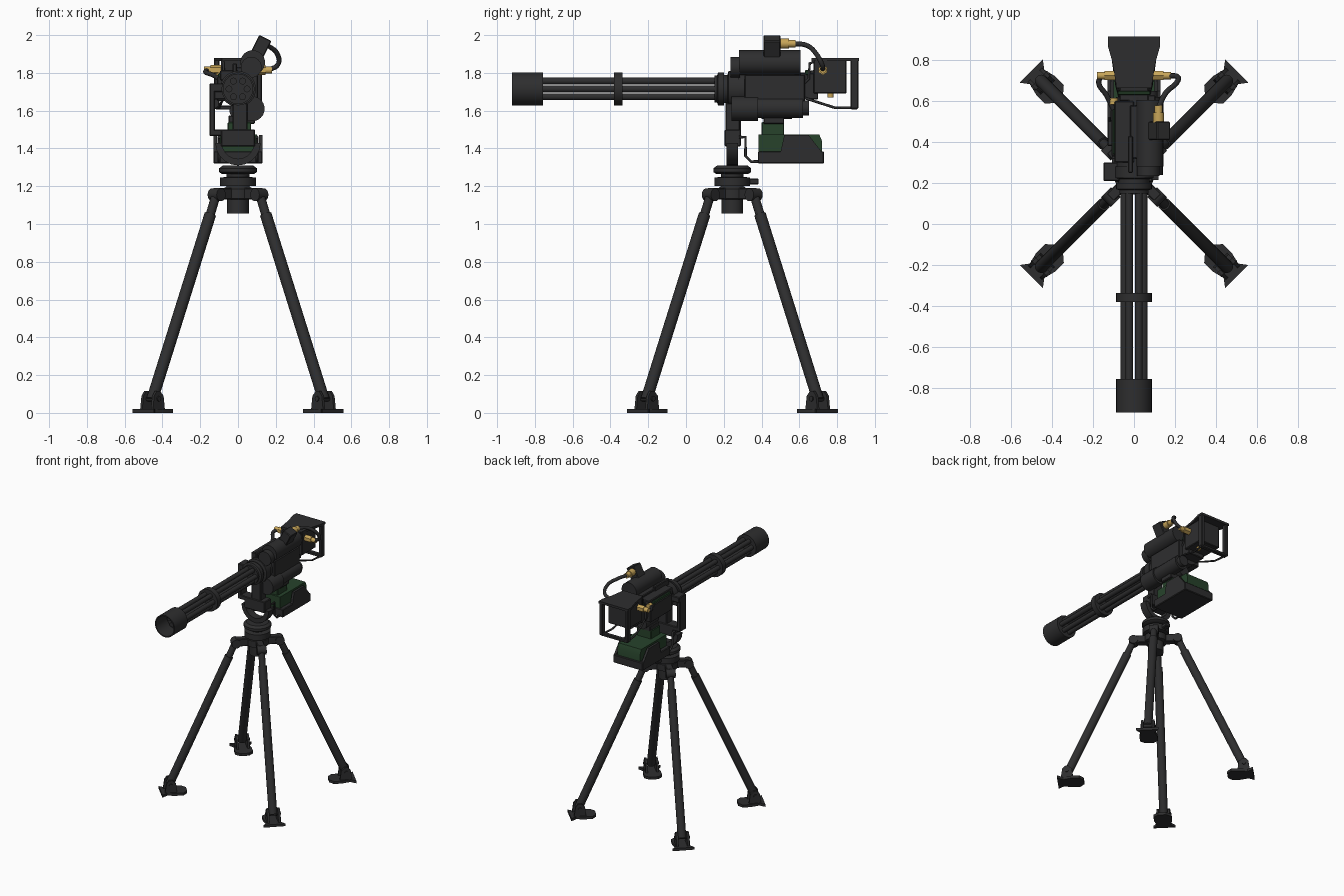
import bpy, bmesh, math
from mathutils import Vector, Matrix

if "Cube" in bpy.data.objects:
    bpy.data.objects.remove(bpy.data.objects["Cube"])


def material(name, rgb):
    m = bpy.data.materials.new(name)
    m.diffuse_color = (*rgb, 1)
    m.use_nodes = True
    m.node_tree.nodes["Principled BSDF"].inputs["Base Color"].default_value = m.diffuse_color
    return m


DARK = material("dark gunmetal", (0.027, 0.027, 0.028))
GREEN = material("dark green", (0.02, 0.055, 0.024))
BRASS = material("brass", (0.58, 0.38, 0.1))


def finish(name, bm, mat, smooth=True):
    bmesh.ops.recalc_face_normals(bm, faces=bm.faces)
    me = bpy.data.meshes.new(name)
    bm.to_mesh(me)
    bm.free()
    ob = bpy.data.objects.new(name, me)
    bpy.context.collection.objects.link(ob)
    me.materials.append(mat)
    if smooth:
        bpy.ops.object.select_all(action='DESELECT')
        ob.select_set(True)
        bpy.context.view_layer.objects.active = ob
        bpy.ops.object.shade_smooth_by_angle(angle=math.radians(35))
    return ob


def cyl(name, p0, p1, r, mat=DARK, n=24, r2=None):
    p0, p1 = Vector(p0), Vector(p1)
    d = p1 - p0
    M = Matrix.Translation((p0 + p1) / 2) @ d.to_track_quat('Z', 'Y').to_matrix().to_4x4()
    bm = bmesh.new()
    bmesh.ops.create_cone(bm, cap_ends=True, segments=n, radius1=r, radius2=r if r2 is None else r2,
                          depth=d.length, matrix=M)
    return finish(name, bm, mat)


def box(name, lo, hi, mat=DARK, M=Matrix(), bevel=0.005):
    lo, hi = Vector(lo), Vector(hi)
    bm = bmesh.new()
    bmesh.ops.create_cube(bm, size=1)
    bmesh.ops.transform(bm, verts=bm.verts, matrix=M @ Matrix.Translation((lo + hi) / 2)
                        @ Matrix.Diagonal((*(hi - lo), 1)))
    if bevel:
        bmesh.ops.bevel(bm, geom=bm.edges[:], offset=bevel, segments=1, affect='EDGES')
    return finish(name, bm, mat, False)


def prism(name, pts, axis, a, b, mat=DARK, M=Matrix()):
    """Extrude a 2D outline along an axis from a to b."""
    place = {'x': lambda p, t: (t, p[0], p[1]), 'y': lambda p, t: (p[0], t, p[1]),
             'z': lambda p, t: (p[0], p[1], t)}[axis]
    bm = bmesh.new()
    f = bm.faces.new([bm.verts.new(place(p, a)) for p in pts])
    ext = bmesh.ops.extrude_face_region(bm, geom=[f])
    off = Vector(place((0, 0), b - a))
    bmesh.ops.translate(bm, vec=off, verts=[v for v in ext['geom'] if isinstance(v, bmesh.types.BMVert)])
    bmesh.ops.transform(bm, verts=bm.verts, matrix=M)
    return finish(name, bm, mat)


def lathe(name, prof, origin, axis='Z', mat=DARK, n=32):
    """Spin an (r, h) profile about the chosen axis."""
    bm = bmesh.new()
    rings = [[bm.verts.new((r * math.cos(2 * math.pi * i / n), r * math.sin(2 * math.pi * i / n), h))
              for i in range(n)] for r, h in prof]
    for A, B in zip(rings, rings[1:]):
        for i in range(n):
            bm.faces.new((A[i], A[(i + 1) % n], B[(i + 1) % n], B[i]))
    bmesh.ops.remove_doubles(bm, verts=bm.verts, dist=1e-5)
    R = Matrix.Rotation(-math.pi / 2, 4, 'X') if axis == 'Y' else Matrix()
    bmesh.ops.transform(bm, verts=bm.verts, matrix=Matrix.Translation(origin) @ R)
    return finish(name, bm, mat)


def cable(name, pts, r, smooth=True, mat=DARK):
    cu = bpy.data.curves.new(name, 'CURVE')
    cu.dimensions = '3D'
    cu.bevel_depth, cu.bevel_resolution, cu.use_fill_caps = r, 2, True
    sp = cu.splines.new('BEZIER')
    sp.bezier_points.add(len(pts) - 1)
    for bp, p in zip(sp.bezier_points, pts):
        bp.co = p
        bp.handle_left_type = bp.handle_right_type = 'AUTO' if smooth else 'VECTOR'
    ob = bpy.data.objects.new(name, cu)
    bpy.context.collection.objects.link(ob)
    ob.data.materials.append(mat)
    bpy.ops.object.select_all(action='DESELECT')
    ob.select_set(True)
    bpy.context.view_layer.objects.active = ob
    bpy.ops.object.convert(target='MESH')


CY = 0.245   # stand centre
AX = 1.715   # barrel axis height

# Four legs with feet and hub knuckles, local u points outward
for k in range(4):
    M = Matrix.Translation((0, CY, 0)) @ Matrix.Rotation(math.radians(45 + 90 * k), 4, 'Z')
    P = lambda u, z, v=0: M @ Vector((u, v, z))
    foot = [(0.71, 0.08), (0.67, 0.05), (0.61, 0.065), (0.55, 0.065), (0.52, 0.03)]
    prism(f"foot_plate_{k}", foot + [(u, -v) for u, v in reversed(foot)], 'z', 0, 0.02, M=M)
    for s in (-1, 1):
        prism(f"foot_lug_{k}_{s}", [(0.595, 0.015), (0.685, 0.015), (0.675, 0.09), (0.655, 0.115),
                                    (0.63, 0.115), (0.605, 0.09)], 'y', s * 0.032, s * 0.048, M=M)
    cyl(f"foot_pin_{k}", P(0.643, 0.075, -0.055), P(0.643, 0.075, 0.055), 0.014, n=12)
    cyl(f"leg_lower_tube_{k}", P(0.643, 0.07), P(0.208, 1.05), 0.031)
    cyl(f"leg_upper_tube_{k}", P(0.21, 1.045), P(0.165, 1.15), 0.024, n=16)
    cyl(f"leg_knuckle_{k}", P(0.16, 1.155, -0.034), P(0.16, 1.155, 0.034), 0.034, n=16)
    box(f"hub_arm_{k}", (0.04, -0.026, 1.13), (0.165, 0.026, 1.19), M=M)

# Hub and swivel head
lathe("hub_column", [(0, 1.055), (0.057, 1.055), (0.057, 1.13), (0.08, 1.135), (0.08, 1.185), (0.06, 1.2),
                     (0.095, 1.2), (0.095, 1.245), (0.06, 1.25), (0.06, 1.265), (0.085, 1.265),
                     (0.1, 1.275), (0.1, 1.295), (0.08, 1.31), (0, 1.31)], (0, CY, 0))
box("swivel_lock_handle", (-0.02, 0.32, 1.21), (0.02, 0.385, 1.24))

# Curved yoke and left support arm
arc = [(r * math.cos(a), 1.43 + r * math.sin(a)) for r, sgn in ((0.12, 1), (0.085, -1))
       for a in [math.pi + math.pi * (i if sgn > 0 else 10 - i) / 10 for i in range(11)]]
prism("curved_yoke", arc, 'y', 0.215, 0.275)
box("cradle_block", (-0.09, 0.205, 1.41), (0.09, 0.29, 1.5))
box("cradle_crossbar", (-0.148, 0.21, 1.465), (-0.06, 0.29, 1.5))
box("left_support_arm", (-0.15, 0.21, 1.465), (-0.122, 0.29, 1.73))
box("left_arm_mount", (-0.14, 0.22, 1.66), (-0.06, 0.28, 1.72))
box("cradle_post", (-0.03, 0.21, 1.49), (0.05, 0.285, 1.64))
for s in (-1, 1):
    cable(f"tray_bracket_{s}", [(s * 0.1, 0.28, 1.46), (s * 0.1, 0.315, 1.46), (s * 0.1, 0.315, 1.36),
                                (s * 0.1, 0.345, 1.33), (s * 0.1, 0.4, 1.33)], 0.008, False)

# Ammunition tray and green box
box("tray_floor", (-0.13, 0.38, 1.32), (0.13, 0.73, 1.385))
flap = [(0.5, 1.38), (0.72, 1.38), (0.65, 1.47), (0.52, 1.47)]
for s in (-1, 1):
    prism(f"tray_side_{s}", flap, 'x', s * 0.112, s * 0.13)
prism("ammo_box", [(0.385, 1.35), (0.72, 1.35), (0.72, 1.44), (0.705, 1.475), (0.385, 1.475)],
      'x', -0.1, 0.1, GREEN)
box("ammo_chute", (-0.055, 0.4, 1.47), (0.07, 0.52, 1.54), GREEN)
box("chute_collar", (-0.05, 0.41, 1.53), (0.09, 0.52, 1.575))

# Six barrels, clamp and hollow muzzle
for k in range(6):
    a = k * math.pi / 3
    x, z = 0.048 * math.cos(a), AX + 0.048 * math.sin(a)
    cyl(f"barrel_{k}", (x, -0.8, z), (x, 0.16, z), 0.018, n=16)
lathe("muzzle_shroud", [(0, -0.78), (0.078, -0.78), (0.078, -0.92), (0.087, -0.92), (0.087, -0.757),
                        (0, -0.757)], (0, 0, AX), 'Y')
lathe("barrel_clamp", [(0, -0.38), (0.087, -0.38), (0.087, -0.337), (0, -0.337)], (0, 0, AX), 'Y')
lathe("front_bearing", [(0, 0.15), (0.072, 0.15), (0.072, 0.165), (0.087, 0.17), (0.087, 0.2), (0.075, 0.2),
                        (0.075, 0.22), (0.095, 0.225), (0.095, 0.28), (0, 0.28)], (0, 0, AX), 'Y')

# Receiver and feeder
cyl("receiver_body", (0, 0.26, AX), (0, 0.62, AX), 0.088, n=32)
box("receiver_side", (-0.11, 0.33, 1.65), (0.02, 0.6, 1.78))
box("receiver_top_left", (-0.095, 0.3, 1.76), (0.0, 0.6, 1.815))
box("receiver_right", (0.02, 0.31, 1.65), (0.105, 0.63, 1.79))
box("feed_cover", (-0.105, 0.34, 1.775), (-0.07, 0.56, 1.8), GREEN)
box("receiver_tail", (-0.07, 0.6, 1.66), (0.07, 0.7, 1.8))
box("tail_strip", (-0.08, 0.63, 1.79), (0.08, 0.65, 1.815), GREEN)
cyl("feeder_front", (0.075, 0.24, 1.61), (0.075, 0.38, 1.61), 0.066)
cyl("feeder_body", (0.075, 0.37, 1.615), (0.075, 0.62, 1.615), 0.055)
cyl("feeder_cap", (0.075, 0.61, 1.615), (0.075, 0.65, 1.615), 0.04)
cyl("lower_guide", (0, 0.4, 1.6), (0, 0.56, 1.6), 0.045)
box("left_sight_block", (-0.15, 0.21, 1.7), (-0.07, 0.3, 1.745))
box("top_latch", (-0.03, 0.25, 1.8), (-0.005, 0.43, 1.85))

# Drive motor, tilted connector box and its cable
cyl("drive_motor", (0.078, 0.28, 1.855), (0.078, 0.605, 1.855), 0.065, n=32)
cyl("motor_front_cap", (0.07, 0.235, 1.83), (0.07, 0.285, 1.83), 0.055)
box("motor_saddle", (-0.02, 0.32, 1.76), (0.09, 0.58, 1.83))
T = Matrix.Translation((0.12, 0.455, 1.935)) @ Matrix.Rotation(math.radians(27), 4, 'Y')
box("connector_box", (-0.036, -0.045, -0.06), (0.036, 0.045, 0.056), M=T)
cyl("motor_connector", (0.12, 0.49, 1.955), (0.12, 0.545, 1.955), 0.027, BRASS, 12)
cyl("motor_connector_tip", (0.12, 0.54, 1.955), (0.12, 0.58, 1.955), 0.02, BRASS, 12)
cable("motor_cable", [(0.12, 0.57, 1.955), (0.155, 0.64, 1.945), (0.208, 0.69, 1.9),
                      (0.212, 0.72, 1.845), (0.165, 0.725, 1.815)], 0.013)
cable("left_cable", [(-0.16, 0.725, 1.815), (-0.172, 0.69, 1.805), (-0.135, 0.63, 1.79),
                     (-0.1, 0.56, 1.77)], 0.013)
for s in (-1, 1):
    cyl(f"side_connector_{s}", (s * 0.08, 0.725, 1.815), (s * 0.145, 0.725, 1.815), 0.026, BRASS, 6)
    cyl(f"side_connector_tip_{s}", (s * 0.14, 0.725, 1.815), (s * 0.18, 0.725, 1.815), 0.018, BRASS, 12)
cyl("left_receiver_connector", (-0.1, 0.585, 1.78), (-0.1, 0.615, 1.78), 0.022, BRASS, 12)
cyl("under_connector", (0.03, 0.765, 1.67), (0.03, 0.765, 1.7), 0.016, BRASS, 12)

# Rear control box, flared cover and grip frame
box("control_box", (-0.09, 0.675, 1.69), (0.09, 0.85, 1.87))
prism("flared_cover", [(-0.085, 0.665), (0.085, 0.665), (0.105, 0.79), (0.128, 0.87), (0.128, 0.915),
                       (-0.128, 0.915), (-0.128, 0.87), (-0.105, 0.79)], 'z', 1.862, 1.88)
for s in (-1, 1):
    box(f"grip_{s}", (s * 0.112 - 0.014, 0.872, 1.61), (s * 0.112 + 0.014, 0.912, 1.872))
    cable(f"grip_brace_{s}", [(s * 0.07, 0.62, 1.67), (s * 0.085, 0.68, 1.65), (s * 0.1, 0.79, 1.615),
                              (s * 0.11, 0.885, 1.615)], 0.007, False)
    cable(f"upper_brace_{s}", [(s * 0.07, 0.61, 1.73), (s * 0.075, 0.65, 1.77), (s * 0.078, 0.655, 1.85),
                               (s * 0.08, 0.7, 1.868)], 0.007, False)
box("grip_crossbar", (-0.12, 0.875, 1.605), (0.12, 0.908, 1.628))
